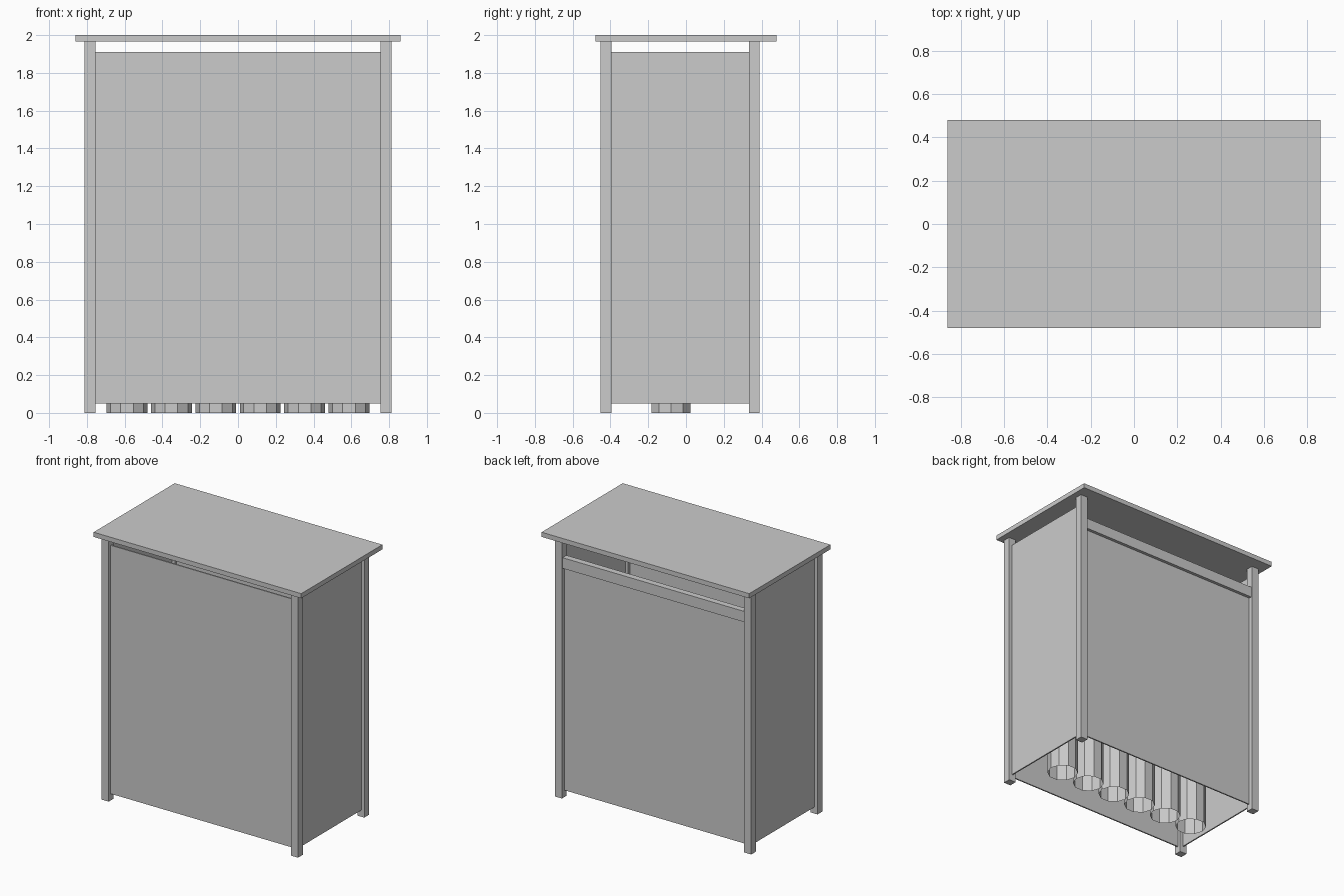
import bpy, bmesh
from math import pi

if "Cube" in bpy.data.objects:
    bpy.data.objects.remove(bpy.data.objects["Cube"])


def box(name, x0, x1, y0, y1, z0, z1):
    """Axis-aligned box from its extents."""
    bm = bmesh.new()
    bmesh.ops.create_cube(bm, size=1)
    for v in bm.verts:
        v.co.x = (x0 + x1) / 2 + v.co.x * (x1 - x0)
        v.co.y = (y0 + y1) / 2 + v.co.y * (y1 - y0)
        v.co.z = (z0 + z1) / 2 + v.co.z * (z1 - z0)
    return finish(name, bm)


def finish(name, bm):
    me = bpy.data.meshes.new(name)
    bm.to_mesh(me)
    bm.free()
    ob = bpy.data.objects.new(name, me)
    bpy.context.collection.objects.link(ob)
    return ob


def tube(name, x, y, r, h, sides=10):
    """Faceted tube, open underneath, closed on top."""
    bm = bmesh.new()
    bmesh.ops.create_cone(bm, cap_ends=True, segments=sides,
                          radius1=r, radius2=r, depth=h)
    bm.normal_update()
    bottom = [f for f in bm.faces if f.normal.z < -0.9]
    bmesh.ops.delete(bm, geom=bottom, context='FACES_ONLY')
    # put corners on the x axis
    a = max(bm.verts, key=lambda v: v.co.x).co
    if a.x < r * 0.99:
        from mathutils import Matrix
        bmesh.ops.rotate(bm, verts=bm.verts, matrix=Matrix.Rotation(pi / sides, 3, 'Z'))
    bmesh.ops.translate(bm, verts=bm.verts, vec=(x, y, h / 2))
    return finish(name, bm)


# Overhanging top board
box("top_board", -0.86, 0.86, -0.48, 0.48, 1.965, 2.0)

# Corner posts and side panels, left and right
for side, s in (("left", -1), ("right", 1)):
    x0, x1 = sorted((s * 0.755, s * 0.813))
    box(f"front_{side}_post", x0, x1, -0.452, -0.395, 0, 1.965)
    box(f"back_{side}_post", x0, x1, 0.333, 0.39, 0, 1.965)
    x0, x1 = sorted((s * 0.779, s * 0.789))
    box(f"{side}_panel", x0, x1, -0.395, 0.333, 0.05, 1.91)

# Front panel, shorter back panel and its top rail
box("front_panel", -0.755, 0.755, -0.428, -0.418, 0.05, 1.91)
box("back_panel", -0.755, 0.755, 0.349, 0.359, 0.05, 1.73)
box("back_rail", -0.755, 0.755, 0.335, 0.382, 1.72, 1.80)

# Row of six tubes inside
for i in range(6):
    tube(f"tube_{i + 1}", (i - 2.5) * 0.235, -0.08, 0.108, 1.0)
